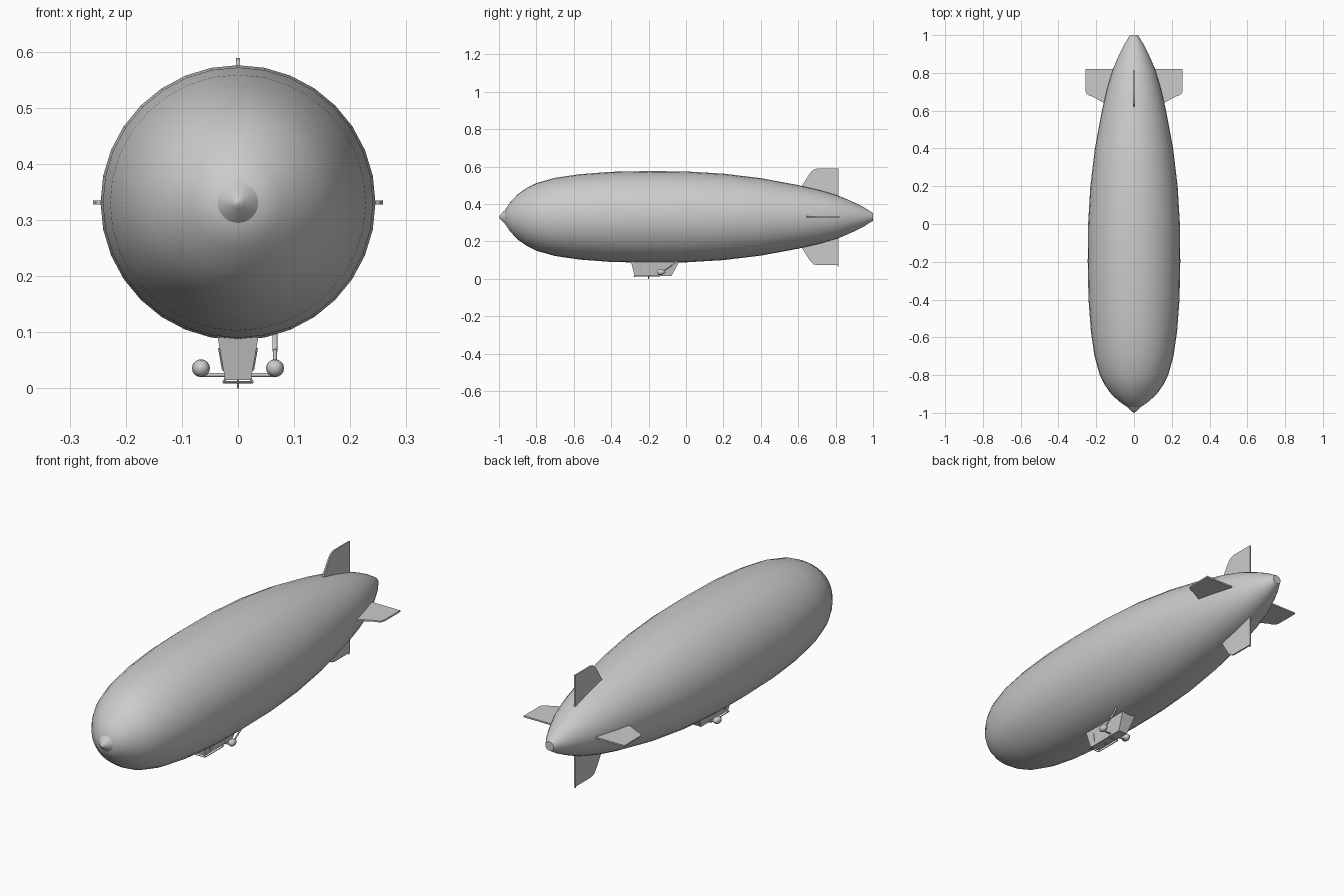
import bpy, bmesh, math
from mathutils import Vector

if "Cube" in bpy.data.objects:
    bpy.data.objects.remove(bpy.data.objects["Cube"])

AXIS_Z = 0.331


def make(name, verts, faces, smooth=None):
    me = bpy.data.meshes.new(name)
    me.from_pydata(verts, [], faces)
    bm = bmesh.new()
    bm.from_mesh(me)
    bmesh.ops.recalc_face_normals(bm, faces=bm.faces)
    bm.to_mesh(me)
    bm.free()
    ob = bpy.data.objects.new(name, me)
    bpy.context.collection.objects.link(ob)
    if smooth:
        bpy.context.view_layer.objects.active = ob
        ob.select_set(True)
        bpy.ops.object.shade_smooth_by_angle(angle=math.radians(smooth))
        ob.select_set(False)
    return ob


def lathe(name, profile, x, z, n=32):
    """Revolve (y, radius) points around an axis parallel to y."""
    verts = [(x + r * math.sin(2 * math.pi * i / n), y, z + r * math.cos(2 * math.pi * i / n))
             for y, r in profile for i in range(n)]
    faces = [(k * n + i, k * n + (i + 1) % n, (k + 1) * n + (i + 1) % n, (k + 1) * n + i)
             for k in range(len(profile) - 1) for i in range(n)]
    faces += [tuple(range(n)), tuple(range((len(profile) - 1) * n, len(profile) * n))]
    return make(name, verts, faces, 40)


def rod(name, a, b, r, n=10):
    a, b = Vector(a), Vector(b)
    q = (b - a).to_track_quat('Z', 'Y')
    ring = [q @ Vector((r * math.cos(2 * math.pi * i / n), r * math.sin(2 * math.pi * i / n), 0))
            for i in range(n)]
    faces = [(i, (i + 1) % n, n + (i + 1) % n, n + i) for i in range(n)]
    faces += [tuple(range(n)), tuple(range(n, 2 * n))]
    return make(name, [a + v for v in ring] + [b + v for v in ring], faces, 40)


# Envelope
lathe("envelope", [(-0.968, 0.037), (-0.94, 0.078), (-0.9, 0.121), (-0.85, 0.156), (-0.8, 0.181),
                   (-0.7, 0.209), (-0.57, 0.228), (-0.4, 0.241), (-0.2, 0.245), (0, 0.243),
                   (0.2, 0.231), (0.4, 0.207), (0.6, 0.170), (0.72, 0.142), (0.82, 0.112),
                   (0.9, 0.077), (0.95, 0.052), (0.985, 0.030), (1.0, 0.021)], 0, AXIS_Z)
# Nose cap
lathe("nose_cap", [(-1.0, 0.002), (-0.993, 0.011), (-0.98, 0.025), (-0.966, 0.038)], 0, AXIS_Z)

# Four tail fins: (y, distance from axis) outline, thinner at the tip
vert_fin = [(0.60, 0.12), (0.62, 0.166), (0.655, 0.222), (0.668, 0.240), (0.682, 0.253),
            (0.70, 0.258), (0.815, 0.258), (0.815, 0.08)]
side_fin = [(0.63, 0.12), (0.645, 0.165), (0.675, 0.222), (0.681, 0.240), (0.690, 0.253),
            (0.706, 0.258), (0.82, 0.258), (0.82, 0.08)]
for name, outline, ang in (("top_fin", vert_fin, 0), ("right_fin", side_fin, 90),
                           ("bottom_fin", vert_fin, 180), ("left_fin", side_fin, 270)):
    s, c = math.sin(math.radians(ang)), math.cos(math.radians(ang))
    n = len(outline)
    verts = [(d * s + t * c, y, AXIS_Z + d * c - t * s)
             for t in (-0.0035, 0.0035) for y, d in outline]
    faces = [tuple(range(n)), tuple(range(n, 2 * n))]
    faces += [(i, (i + 1) % n, n + (i + 1) % n, n + i) for i in range(n)]
    make(name, verts, faces)
rod("tail_pin", (0, 0.812, 0.09), (0, 0.812, 0.066), 0.003, 8)

# Gondola: tapered box reaching into the envelope
levels = [(0.015, 0.023, -0.275, -0.078), (0.090, 0.036, -0.293, -0.037),
          (0.108, 0.039, -0.297, -0.027)]
verts = [p for z, w, y0, y1 in levels
         for p in ((-w, y0, z), (w, y0, z), (w, y1, z), (-w, y1, z))]
faces = [(k + i, k + (i + 1) % 4, k + 4 + (i + 1) % 4, k + 4 + i) for k in (0, 4) for i in range(4)]
faces += [(0, 1, 2, 3), (8, 9, 10, 11)]
make("gondola", verts, faces)

# Skid rail under the gondola, with posts
rail = [(-0.026, -0.278, 0.011), (0.026, -0.278, 0.011), (0.026, -0.145, 0.011), (-0.026, -0.145, 0.011)]
for i, p in enumerate(rail):
    rod(f"skid_rail_{i}", p, rail[(i + 1) % 4], 0.002, 8)
    rod(f"skid_post_{i}", p, (p[0] * 0.8, -0.27 if i < 2 else -0.145, 0.02), 0.002, 8)
rod("landing_post", (0, -0.2, 0), (0, -0.2, 0.02), 0.002, 8)

# Door handles and engine pods on both sides
for side, s in (("right", 1), ("left", -1)):
    rod(side + "_door_handle", (s * 0.0265, -0.245, 0.032), (s * 0.0335, -0.245, 0.072), 0.002, 8)
    lathe(side + "_engine", [(-0.156, 0.003), (-0.153, 0.010), (-0.146, 0.0145), (-0.137, 0.016),
                             (-0.127, 0.0145), (-0.117, 0.009), (-0.110, 0.003)], s * 0.066, 0.036, 16)
rod("engine_crossbar", (-0.066, -0.136, 0.024), (0.066, -0.136, 0.024), 0.0035)

# Single slanted pipe from the right engine up to the envelope
rod("engine_pipe", (0.066, -0.125, 0.038), (0.066, -0.078, 0.070), 0.0035)
rod("engine_pipe_upper", (0.066, -0.082, 0.067), (0.066, -0.04, 0.104), 0.0045)
